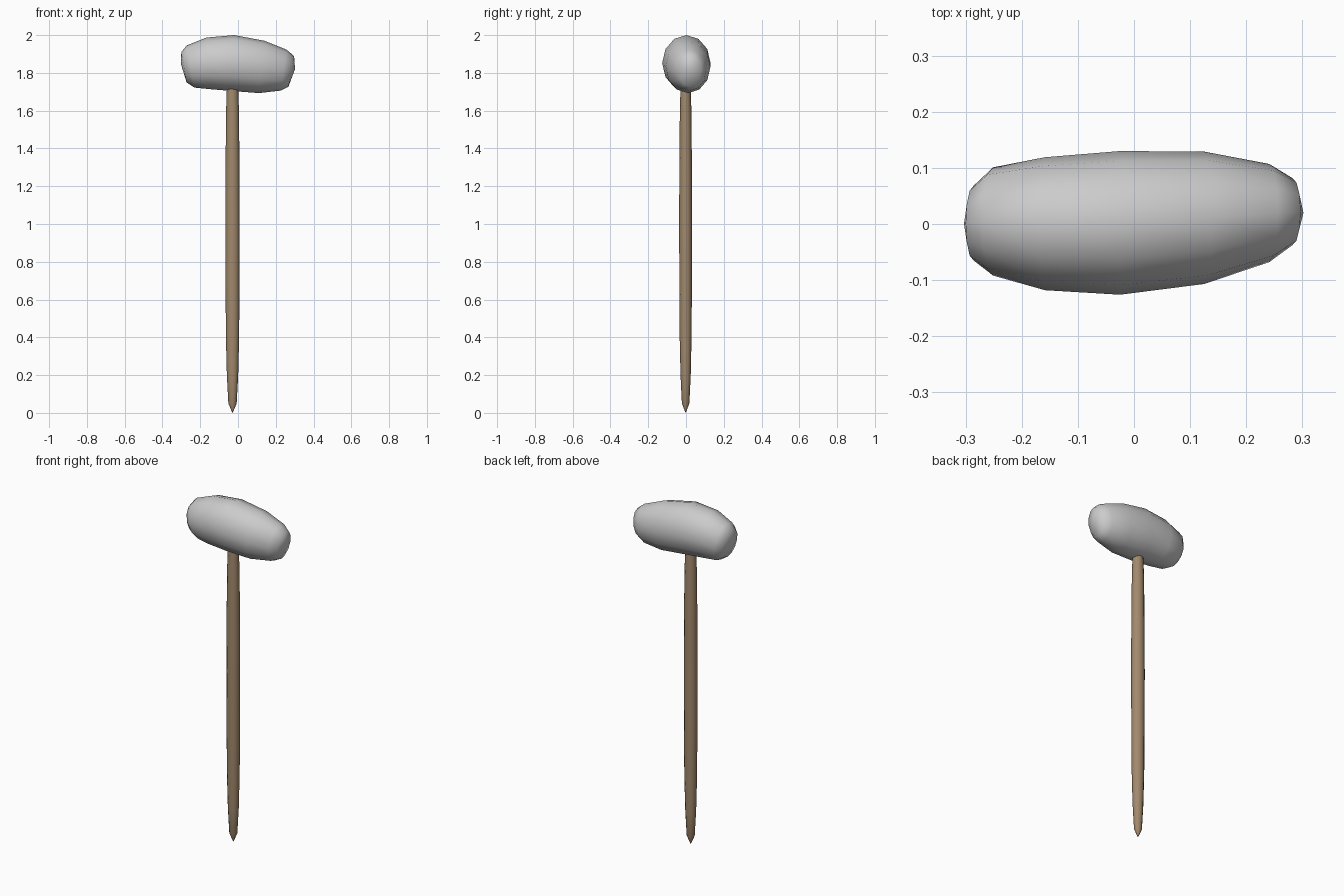
import bpy, bmesh, math

if "Cube" in bpy.data.objects:
    bpy.data.objects.remove(bpy.data.objects["Cube"])


def loft(name, rings, tips, color=None):
    """Skin a list of point rings and close both ends onto tip points."""
    bm = bmesh.new()
    vr = [[bm.verts.new(p) for p in ring] for ring in rings]
    n = len(vr[0])
    for a, b in zip(vr, vr[1:]):
        for i in range(n):
            j = (i + 1) % n
            bm.faces.new((a[i], a[j], b[j], b[i]))
    for ring, tip in ((vr[0], tips[0]), (vr[-1], tips[1])):
        t = bm.verts.new(tip)
        for i in range(n):
            bm.faces.new((ring[i], ring[(i + 1) % n], t))
    bmesh.ops.recalc_face_normals(bm, faces=bm.faces)
    for f in bm.faces:
        f.smooth = True
    me = bpy.data.meshes.new(name)
    bm.to_mesh(me)
    bm.free()
    ob = bpy.data.objects.new(name, me)
    bpy.context.collection.objects.link(ob)
    if color:
        mat = bpy.data.materials.new(name)
        mat.diffuse_color = color
        mat.use_nodes = True
        mat.node_tree.nodes["Principled BSDF"].inputs["Base Color"].default_value = mat.diffuse_color
        me.materials.append(mat)
    return ob


# Stone head: slightly tilted, irregular rings running along x
# (top x, top z, bottom x, bottom z, back y, front y)
HEAD = [
    (-0.300, 1.910, -0.272, 1.749, 0.068, -0.065),
    (-0.272, 1.945, -0.230, 1.722, 0.101, -0.092),
    (-0.167, 1.987, -0.150, 1.714, 0.119, -0.118),
    (-0.020, 2.000, -0.030, 1.704, 0.130, -0.126),
    (0.140, 1.970, 0.110, 1.693, 0.129, -0.107),
    (0.257, 1.923, 0.225, 1.706, 0.107, -0.068),
    (0.297, 1.889, 0.267, 1.727, 0.082, -0.038),
]


def head_ring(xt, zt, xb, zb, yb, yf, n=12):
    pts = []
    for i in range(n):
        a = 2 * math.pi * i / n
        c, s = math.cos(a), math.sin(a)
        pts.append(((xt + xb) / 2 + (xt - xb) / 2 * s,
                    (yb + yf) / 2 + (yb - yf) / 2 * c,
                    (zt + zb) / 2 + (zt - zb) / 2 * s))
    return pts


loft("stone_head", [head_ring(*r) for r in HEAD],
     [(-0.303, 0.0, 1.85), (0.302, 0.02, 1.82)])

# Wooden handle: tapered shaft with a pointed foot (z, radius)
HANDLE = [(0.012, 0.006), (0.05, 0.022), (0.20, 0.030), (0.40, 0.035),
          (0.70, 0.037), (1.00, 0.038), (1.30, 0.037), (1.60, 0.034),
          (1.72, 0.030), (1.80, 0.025)]


def handle_ring(z, r, n=12):
    return [(-0.029 + r * math.cos(2 * math.pi * i / n),
             -0.002 + 0.9 * r * math.sin(2 * math.pi * i / n), z)
            for i in range(n)]


loft("wooden_handle", [handle_ring(*h) for h in HANDLE],
     [(-0.029, -0.002, 0.0), (-0.029, -0.002, 1.82)],
     (0.36, 0.25, 0.15, 1))
